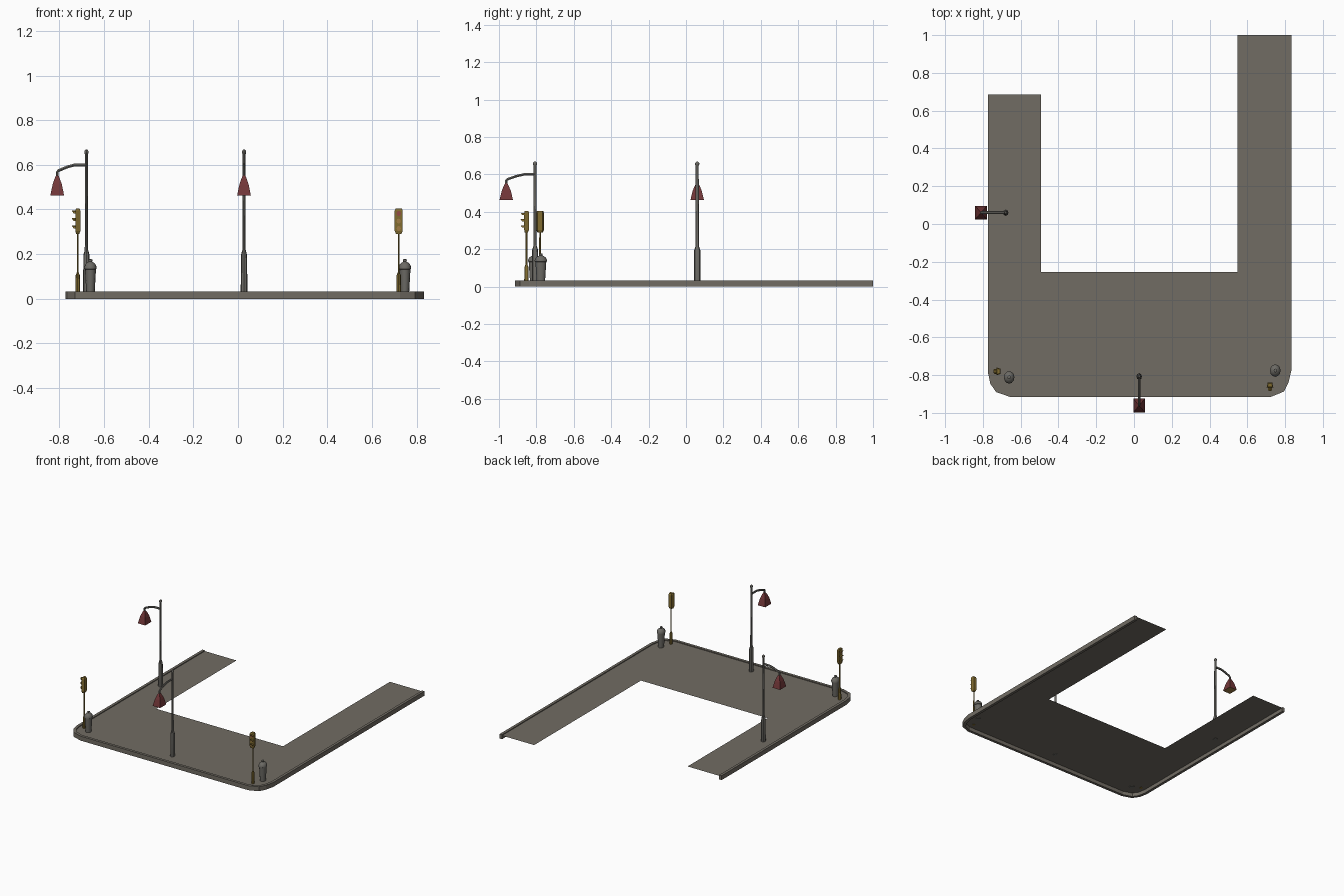
import bpy, bmesh, math
from mathutils import Vector, Matrix

if "Cube" in bpy.data.objects:
    bpy.data.objects.remove(bpy.data.objects["Cube"])


def material(name, r, g, b):
    m = bpy.data.materials.new(name)
    m.diffuse_color = (r, g, b, 1)
    m.use_nodes = True
    m.node_tree.nodes["Principled BSDF"].inputs["Base Color"].default_value = m.diffuse_color
    return m


PAVING = material("paving_grey", .165, .15, .125)
METAL = material("metal_grey", .15, .145, .13)
RED = material("shade_red", .17, .038, .04)
YELLOW = material("signal_yellow", .22, .15, .03)
BULB = material("bulb_amber", .35, .2, .06)
LENS_RED = material("lens_red", .3, .07, .06)
SX = .85  # street furniture is slightly narrower across x


def finish(bm, name, mats, xf=None, smooth=False):
    if xf is not None:
        bm.transform(xf)
    bmesh.ops.recalc_face_normals(bm, faces=bm.faces[:])
    me = bpy.data.meshes.new(name)
    bm.to_mesh(me)
    bm.free()
    for m in mats:
        me.materials.append(m)
    ob = bpy.data.objects.new(name, me)
    bpy.context.collection.objects.link(ob)
    if smooth:
        bpy.context.view_layer.objects.active = ob
        ob.select_set(True)
        bpy.ops.object.shade_smooth_by_angle(angle=math.radians(40))
        ob.select_set(False)
    return ob


def rings(bm, loops, caps=True):
    """Skin a list of equal-length point loops."""
    vs = [[bm.verts.new(p) for p in lp] for lp in loops]
    n = len(vs[0])
    for a, b in zip(vs, vs[1:]):
        for i in range(n):
            j = (i + 1) % n
            bm.faces.new((a[i], a[j], b[j], b[i]))
    if caps:
        bm.faces.new(vs[0])
        bm.faces.new(vs[-1])


def lathe(bm, profile, sides, centre=(0, 0), turn=0):
    rings(bm, [[(centre[0] + r * math.cos(turn + math.tau * i / sides),
                 centre[1] + r * math.sin(turn + math.tau * i / sides), z)
                for i in range(sides)] for r, z in profile])


def tube(bm, path, r, sides=6):
    """Tube in the local y-z plane."""
    pts = [Vector(p) for p in path]
    loops = []
    for i, p in enumerate(pts):
        d = (pts[min(i + 1, len(pts) - 1)] - pts[max(i - 1, 0)]).normalized()
        u = Vector((1, 0, 0))
        v = d.cross(u)
        loops.append([p + r * (math.cos(math.tau * k / sides) * u
                               + math.sin(math.tau * k / sides) * v) for k in range(sides)])
    rings(bm, loops)


def placed(x, y, angle):
    return (Matrix.Translation((x, y, 0)) @ Matrix.Diagonal((SX, 1, 1, 1))
            @ Matrix.Rotation(math.radians(angle), 4, 'Z'))


# --- pavement: outer edge from left arm, round the front, to right arm
outer = [Vector(p) for p in [(-.773, .686), (-.773, -.786), (-.761, -.845), (-.73, -.89),
                             (-.657, -.915), (.725, -.915), (.794, -.887), (.818, -.84),
                             (.833, -.776), (.833, 1)]]
inner_notch = [(.549, 1), (.549, -.255), (-.493, -.255), (-.493, .686)]
bm = bmesh.new()
bm.faces.new([bm.verts.new((x, y, .027)) for x, y in [*map(tuple, outer), *inner_notch]])
finish(bm, "pavement_top", [PAVING])

# kerb runs along the outer edge only
bm = bmesh.new()
loops = []
for i, p in enumerate(outer):
    a = (p - outer[i - 1]).normalized() if i else None
    b = (outer[i + 1] - p).normalized() if i < len(outer) - 1 else None
    a, b = a or b, b or a
    na, nb = Vector((-a.y, a.x)), Vector((-b.y, b.x))
    m = (na + nb).normalized()
    q = p + m * (.02 / m.dot(na))
    loops.append([(p.x, p.y, 0), (p.x, p.y, .033), (q.x, q.y, .033), (q.x, q.y, 0)])
rings(bm, loops)
finish(bm, "kerb", [PAVING])


# --- street lamps, arm pointing to local -y
def street_lamp(tag, x, y, angle):
    xf = placed(x, y, angle)
    bm = bmesh.new()
    lathe(bm, [(.0175, .025), (.0165, .195), (.009, .218), (.008, .648),
               (.011, .652), (.011, .661), (.005, .668)], 8)
    finish(bm, tag + "_lamp_post", [METAL], xf, True)
    bm = bmesh.new()
    tube(bm, [(0, 0, .6), (0, -.06, .6), (0, -.1, .591), (0, -.148, .574),
              (0, -.154, .568), (0, -.154, .545)], .0075)
    finish(bm, tag + "_lamp_arm", [METAL], xf, True)
    bm = bmesh.new()
    k = math.sqrt(2)
    lathe(bm, [(.006 * k, .553), (.013 * k, .54), (.024 * k, .513), (.031 * k, .485),
               (.036 * k, .463)], 4, (0, -.154), math.pi / 4)
    bm.normal_update()
    bm.faces.ensure_lookup_table()
    bm.faces[-1].material_index = 1          # underside
    finish(bm, tag + "_lamp_shade", [RED, BULB], xf)


street_lamp("left", -.679, .06, -90)
street_lamp("front", .027, -.807, 0)


# --- traffic signals, lenses facing local -y
def traffic_signal(tag, x, y, angle):
    xf = placed(x, y, angle)
    bm = bmesh.new()
    lathe(bm, [(.012, .025), (.011, .105), (.005, .118), (.0045, .3)], 8)
    finish(bm, tag + "_signal_post", [YELLOW], xf, True)

    def section(w, d0, d1, z):
        return [(-w, d0, z), (w, d0, z), (w * .65, d1, z), (-w * .65, d1, z)]
    bm = bmesh.new()
    rings(bm, [section(.014, -.009, .008, .29), section(.021, -.012, .014, .304),
               section(.021, -.012, .014, .394), section(.016, -.009, .009, .405)])
    finish(bm, tag + "_signal_head", [YELLOW], xf)
    for name, z, mat in (("top", .382, LENS_RED), ("middle", .348, BULB),
                         ("bottom", .315, BULB)):
        bm = bmesh.new()
        bmesh.ops.create_circle(bm, cap_ends=True, segments=8, radius=.0115)
        finish(bm, f"{tag}_{name}_lens", [mat],
               xf @ Matrix.Translation((0, -.0135, z)) @ Matrix.Rotation(math.pi / 2, 4, 'X'))
        # half-round hood over each lens
        bm = bmesh.new()
        strip = []
        for k in range(6):
            t = math.pi * k / 5
            cx, cz = .0135 * math.cos(t), .0135 * math.sin(t)
            strip.append((bm.verts.new((cx, -.012, z + cz)),
                          bm.verts.new((cx, -.022 - .010 * math.sin(t), z + cz))))
        for (a, b), (c, d) in zip(strip, strip[1:]):
            bm.faces.new((a, b, d, c))
        finish(bm, f"{tag}_{name}_hood", [YELLOW], xf)


traffic_signal("left", -.718, -.78, -90)
traffic_signal("right", .72, -.853, 0)


# --- litter bins
def litter_bin(tag, x, y):
    bm = bmesh.new()
    lathe(bm, [(.022, .025), (.029, .132), (.033, .134), (.033, .142), (.026, .156),
               (.012, .165), (.009, .166), (.010, .175), (.005, .178)], 12)
    finish(bm, tag + "_litter_bin", [METAL], placed(x, y, 0), True)


litter_bin("left", -.661, -.812)
litter_bin("right", .748, -.776)
